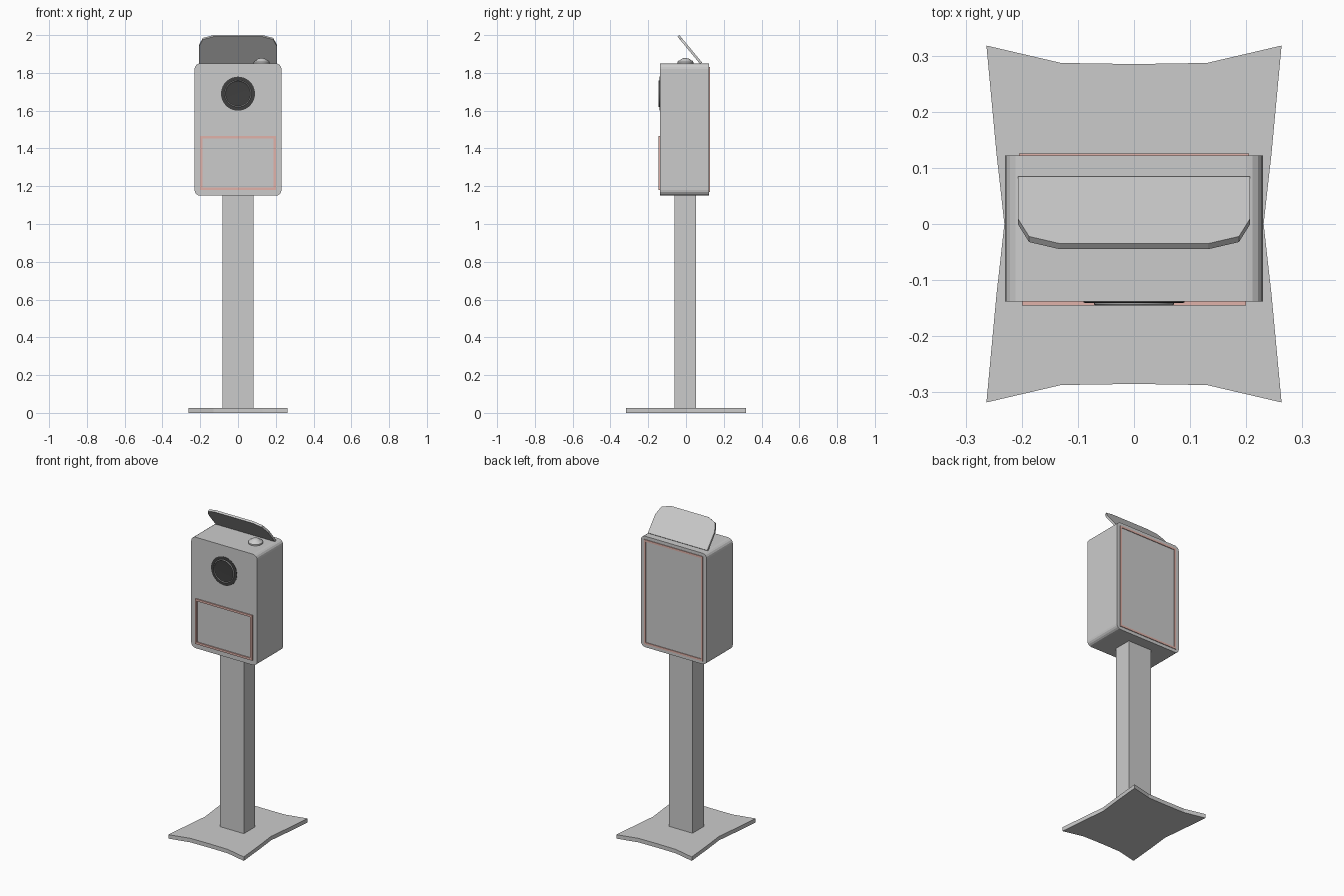
import bpy, bmesh, math
from mathutils import Vector

if "Cube" in bpy.data.objects:
    bpy.data.objects.remove(bpy.data.objects["Cube"])


def material(name, rgb):
    m = bpy.data.materials.new(name)
    m.diffuse_color = (*rgb, 1)
    m.use_nodes = True
    m.node_tree.nodes["Principled BSDF"].inputs["Base Color"].default_value = m.diffuse_color
    return m


def finish(name, bm, mat=None, smooth=False):
    bmesh.ops.remove_doubles(bm, verts=bm.verts, dist=1e-6)
    bmesh.ops.recalc_face_normals(bm, faces=bm.faces)
    me = bpy.data.meshes.new(name)
    bm.to_mesh(me)
    bm.free()
    ob = bpy.data.objects.new(name, me)
    bpy.context.collection.objects.link(ob)
    if mat:
        me.materials.append(mat)
    if smooth:
        bpy.context.view_layer.objects.active = ob
        ob.select_set(True)
        bpy.ops.object.shade_smooth_by_angle(angle=math.radians(35))
        ob.select_set(False)
    return ob


def prism(name, points, offset, mat=None):
    """Extrude a closed outline of 3D points along an offset."""
    bm = bmesh.new()
    face = bm.faces.new([bm.verts.new(p) for p in points])
    ext = bmesh.ops.extrude_face_region(bm, geom=[face], use_keep_orig=True)
    bmesh.ops.translate(bm, vec=offset,
                        verts=[g for g in ext['geom'] if isinstance(g, bmesh.types.BMVert)])
    return finish(name, bm, mat)


def lathe(name, profile, place, mat=None, sides=40):
    """Revolve (radius, height) pairs; place maps (a, b, height) to 3D."""
    bm = bmesh.new()
    rings = []
    for r, h in profile:
        rings.append([bm.verts.new(place(r * math.cos(t), r * math.sin(t), h))
                      for t in (2 * math.pi * i / sides for i in range(sides))])
    for a, b in zip(rings, rings[1:]):
        for i in range(sides):
            j = (i + 1) % sides
            bm.faces.new((a[i], a[j], b[j], b[i]))
    bm.faces.new(rings[0])
    bm.faces.new(rings[-1])
    return finish(name, bm, mat, True)


def frame(name, x, z0, z1, w, y0, y1, mat):
    """Thin rectangular border lying in the xz plane."""
    bm = bmesh.new()
    loops = []
    for inset, y in ((0, y0), (0, y1), (w, y1), (w, y0)):
        a, lo, hi = x - inset, z0 + inset, z1 - inset
        loops.append([bm.verts.new(p) for p in
                      ((-a, y, lo), (a, y, lo), (a, y, hi), (-a, y, hi))])
    for k in range(4):
        a, b = loops[k], loops[(k + 1) % 4]
        for i in range(4):
            j = (i + 1) % 4
            bm.faces.new((a[i], a[j], b[j], b[i]))
    return finish(name, bm, mat)


dark = material("dark_glass", (0.05, 0.05, 0.05))
red = material("red_trim", (0.75, 0.45, 0.4))

# Base plate with concave sides, mirrored from one quarter
quarter = [(0.231, 0), (0.245, 0.125), (0.263, 0.318), (0.13, 0.287), (0.0, 0.285)]
half = quarter + [(-x, y) for x, y in quarter[-2::-1]]
outline = half + [(x, -y) for x, y in half[-2:0:-1]]
prism("base_plate", [(x, y, 0) for x, y in outline], (0, 0, 0.025))

# Square post
prism("post", [(x, y, 0) for x, y in
               ((-0.083, -0.06), (0.083, -0.06), (0.083, 0.053), (-0.083, 0.053))],
      (0, 0, 1.16))

# Housing with rounded corners
R, N = 0.03, 4
corners = []
for k, (sx, sz) in enumerate(((1, 1), (-1, 1), (-1, -1), (1, -1))):
    for i in range(N + 1):
        t = math.pi / 2 * (k + i / N)
        corners.append((sx * (0.23 - R) + R * math.cos(t), -0.138,
                        1.5 + sz * (0.35 - R) + R * math.sin(t)))
prism("housing", corners, (0, 0.26, 0))

# Screen border at the front, door border at the back
frame("screen_border", 0.2, 1.18, 1.465, 0.013, -0.145, -0.137, red)
frame("door_border", 0.205, 1.17, 1.83, 0.012, 0.121, 0.126, red)

# Camera lens: outer disc, pale ring, inner glass


def on_front(a, b, h):
    return (a, -0.138 - h, 1.69 + b)


lathe("lens_surround", [(0.09, -0.005), (0.09, 0.002), (0.086, 0.003), (0.074, 0.001)],
      on_front, dark)
lathe("lens_glass", [(0.066, -0.005), (0.066, 0.004), (0.055, 0.0035), (0.02, 0.003)],
      on_front, dark)
lathe("lens_ring", [(0.071, -0.004), (0.071, 0.005), (0.069, 0.007), (0.067, 0.005), (0.065, -0.004)],
      on_front)

# Domed button on the top
lathe("top_button", [(0.042, -0.005), (0.042, 0.008), (0.037, 0.014), (0.028, 0.017),
                     (0.024, 0.022), (0.014, 0.027), (0.004, 0.028)],
      lambda a, b, h: (0.125 + a, -0.003 + b, 1.85 + h))

# Tilted flap with clipped top corners
d = Vector((0, -0.638, 0.771))
n = Vector((0, 0.771, 0.638))
start = Vector((0, 0.085, 1.855))
side = [(0.207, 0), (0.207, 0.118), (0.187, 0.168), (0.132, 0.188)]
flap = side + [(-x, s) for x, s in reversed(side)]
prism("flap", [start + d * s + Vector((x, 0, 0)) for x, s in flap], -n * 0.013)
